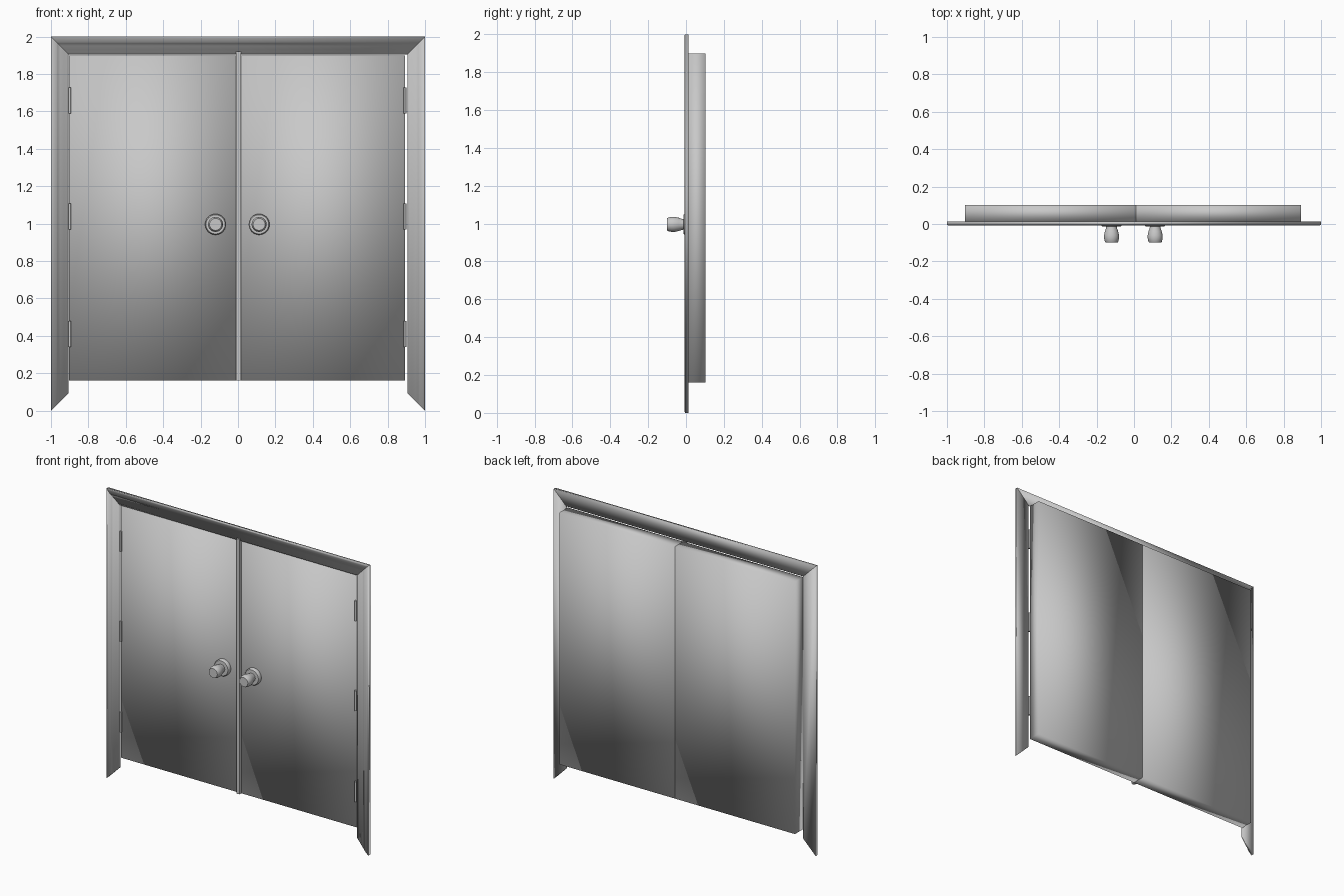
import bpy, bmesh, math

cube = bpy.data.objects.get("Cube")
if cube:
    bpy.data.objects.remove(cube, do_unlink=True)

GREY = (0.58, 0.58, 0.58, 1)
grey = bpy.data.materials.new("plain_grey")
grey.use_nodes = True
grey.diffuse_color = GREY
grey.node_tree.nodes["Principled BSDF"].inputs["Base Color"].default_value = GREY


def finish(name, bm, sharp=None):
    """Turn a bmesh into a smooth-shaded object, optionally keeping sharp edges."""
    bmesh.ops.recalc_face_normals(bm, faces=bm.faces)
    mesh = bpy.data.meshes.new(name)
    bm.to_mesh(mesh)
    bm.free()
    mesh.materials.append(grey)
    ob = bpy.data.objects.new(name, mesh)
    bpy.context.collection.objects.link(ob)
    mesh.shade_smooth()
    if sharp:
        bpy.ops.object.select_all(action='DESELECT')
        ob.select_set(True)
        bpy.context.view_layer.objects.active = ob
        bpy.ops.object.shade_smooth_by_angle(angle=math.radians(sharp))
    return ob


def box(name, x0, x1, y0, y1, z0, z1, sharp=None):
    bm = bmesh.new()
    bmesh.ops.create_cube(bm, size=1)
    for v in bm.verts:
        v.co.x = x0 if v.co.x < 0 else x1
        v.co.y = y0 if v.co.y < 0 else y1
        v.co.z = z0 if v.co.z < 0 else z1
    return finish(name, bm, sharp)


def moulding(name, start, end):
    """Loft the casing profile between two mitred ends."""
    bm = bmesh.new()
    a = [bm.verts.new(start(d, y)) for d, y in CASING]
    b = [bm.verts.new(end(d, y)) for d, y in CASING]
    n = len(CASING)
    for i in range(n):
        j = (i + 1) % n
        bm.faces.new((a[i], a[j], b[j], b[i]))
    bm.faces.new(a)
    bm.faces.new(b)
    return finish(name, bm)


def lathe(name, profile, x, z, sides=32):
    """Revolve (radius, y) points about an axis running front to back."""
    bm = bmesh.new()
    rings = []
    for r, y in profile:
        rings.append([bm.verts.new((x + r * math.cos(t), y, z + r * math.sin(t)))
                      for t in (math.tau * i / sides for i in range(sides))])
    for a, b in zip(rings, rings[1:]):
        for i in range(sides):
            j = (i + 1) % sides
            bm.faces.new((a[i], a[j], b[j], b[i]))
    bm.faces.new(rings[0])
    bm.faces.new(rings[-1])
    return finish(name, bm, 40)


# Casing: (distance in from the outer edge, depth)
CASING = [(0, 0.014), (0, -0.005), (0.008, -0.008), (0.03, -0.008),
          (0.036, -0.004), (0.05, -0.003), (0.07, 0.001), (0.085, 0.003),
          (0.095, 0.006), (0.095, 0.014)]
for side, s in (("left", 1), ("right", -1)):
    moulding(side + "_casing",
             lambda d, y: (s * (1 - d), y, d),
             lambda d, y: (s * (1 - d), y, 2 - d))
moulding("top_casing",
         lambda d, y: (d - 1, y, 2 - d),
         lambda d, y: (1 - d, y, 2 - d))

# Door leaves and the strip that covers their joint
box("right_door", -0.903, 0.012, 0.014, 0.102, 0.16, 1.9)
box("left_door", 0.012, 0.893, 0.014, 0.102, 0.16, 1.9)
box("meeting_strip", -0.01, 0.016, -0.004, 0.014, 0.16, 1.92, 30)
box("meeting_strip_bead", -0.002, 0.008, -0.008, -0.004, 0.16, 1.92, 30)

# Knobs on round backplates
ROSE = [(0.056, 0.014), (0.056, -0.006), (0.051, -0.012), (0.03, -0.013)]
KNOB = [(0.028, -0.01), (0.029, -0.022), (0.035, -0.038), (0.04, -0.06),
        (0.04, -0.075), (0.036, -0.094), (0.032, -0.1)]
for side, x in (("right", -0.12), ("left", 0.113)):
    lathe(side + "_backplate", ROSE, x, 0.996)
    lathe(side + "_knob", KNOB, x, 0.996)

# Hinge barrels, three on each jamb
for side, x in (("right", -0.9), ("left", 0.893)):
    for level, z in (("lower", 0.41), ("middle", 1.037), ("upper", 1.657)):
        bm = bmesh.new()
        bmesh.ops.create_cone(bm, cap_ends=True, segments=12,
                              radius1=0.007, radius2=0.007, depth=0.139)
        bmesh.ops.translate(bm, vec=(x, 0.007, z), verts=bm.verts)
        finish(f"{side}_{level}_hinge", bm, 40)
